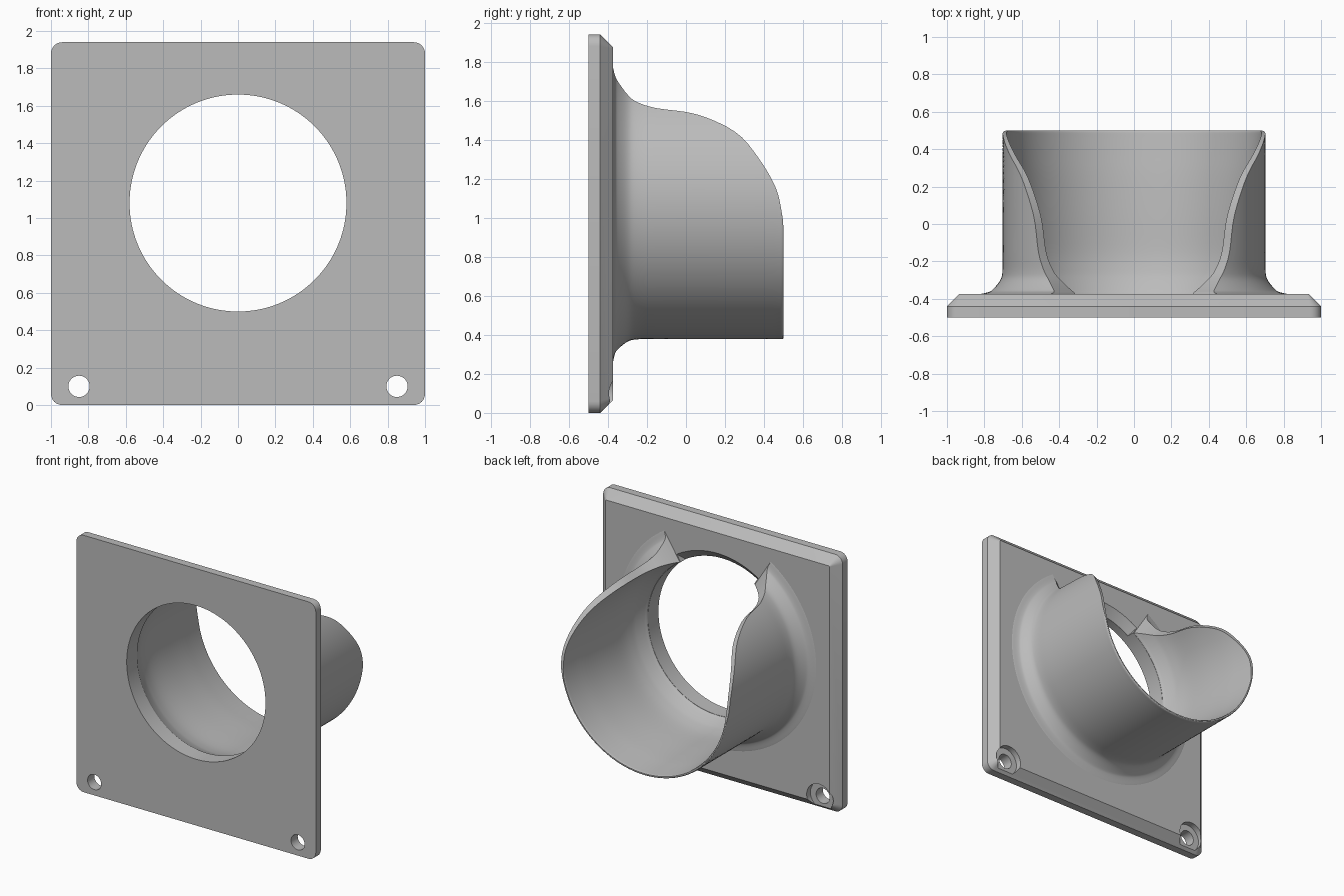
import bpy
import bmesh
from math import sin, cos, pi, radians
from mathutils import Vector

CENTRE_Z = 1.08
HOLE_R = 0.58
BACK_Y = -0.375   # rear face of the plate

if "Cube" in bpy.data.objects:
    bpy.data.objects.remove(bpy.data.objects["Cube"], do_unlink=True)

grey = bpy.data.materials.new("plain_grey")
grey.use_nodes = True
grey.diffuse_color = (0.5, 0.5, 0.5, 1)
grey.node_tree.nodes["Principled BSDF"].inputs["Base Color"].default_value = grey.diffuse_color


def finish(bm, name):
    bmesh.ops.recalc_face_normals(bm, faces=bm.faces)
    mesh = bpy.data.meshes.new(name)
    bm.to_mesh(mesh)
    bm.free()
    mesh.materials.append(grey)
    obj = bpy.data.objects.new(name, mesh)
    bpy.context.collection.objects.link(obj)
    return obj


def activate(obj):
    bpy.ops.object.select_all(action='DESELECT')
    obj.select_set(True)
    bpy.context.view_layer.objects.active = obj


def loft(name, loops, closed):
    """Skin a row of equal loops; cap the ends with a face each."""
    bm = bmesh.new()
    rings = [[bm.verts.new(p) for p in loop] for loop in loops]
    pairs = list(zip(rings, rings[1:])) + ([(rings[-1], rings[0])] if closed else [])
    n = len(rings[0])
    for a, b in pairs:
        for i in range(n):
            j = (i + 1) % n
            bm.faces.new((a[i], a[j], b[j], b[i]))
    if not closed:
        bm.faces.new(rings[0])
        bm.faces.new(rings[-1])
    return finish(bm, name)


def sector(name, rows, start, end, steps):
    """Sweep wall rows (y, inner, outer, opening) around the hole axis."""
    loops = []
    for s in range(steps + 1):
        t = s / steps
        inner, outer = [], []
        for y, r0, r1, opening in rows:
            a = radians(start(opening) * (1 - t) + end(opening) * t)
            inner.append((r0 * sin(a), y, CENTRE_Z + r0 * cos(a)))
            outer.append((r1 * sin(a), y, CENTRE_Z + r1 * cos(a)))
        loops.append(inner + outer[::-1])
    # end caps as quad strips so the twisted cut edge stays clean
    obj = loft(name, loops, False)
    bm = bmesh.new()
    bm.from_mesh(obj.data)
    bmesh.ops.delete(bm, geom=[f for f in bm.faces if len(f.verts) > 4], context='FACES_ONLY')
    bm.verts.ensure_lookup_table()
    n = 2 * len(rows)
    for base in (0, steps * n):
        for i in range(len(rows) - 1):
            ids = (i, i + 1, n - 2 - i, n - 1 - i)
            face = [bm.verts[base + k] for k in ids]
            if bm.faces.get(face) is None:
                bm.faces.new(face)
    bmesh.ops.recalc_face_normals(bm, faces=bm.faces)
    bm.to_mesh(obj.data)
    bm.free()
    return obj


def smooth_rows(rows, cuts=4):
    """Catmull-Rom refinement of the wall rows."""
    pts = [Vector(r) for r in rows]
    out = []
    for i in range(len(pts) - 1):
        p0, p1, p2 = pts[max(i - 1, 0)], pts[i], pts[i + 1]
        p3 = pts[min(i + 2, len(pts) - 1)]
        for k in range(cuts):
            t = k / cuts
            out.append(0.5 * (2 * p1 + (p2 - p0) * t + (2 * p0 - 5 * p1 + 4 * p2 - p3) * t ** 2
                              + (3 * p1 - p0 - 3 * p2 + p3) * t ** 3))
    return out + [pts[-1]]


def rounded_rect(y, inset, r):
    pts = []
    hx, hz = 1 - inset - r, 0.97 - inset - r
    for q, (sx, sz) in enumerate(((1, 1), (-1, 1), (-1, -1), (1, -1))):
        for k in range(7):
            a = (q + k / 6) * pi / 2
            pts.append((sx * hx + r * cos(a), y, 0.97 + sz * hz + r * sin(a)))
    return pts


def cylinder(name, x, z, r, y0, y1, n):
    ring = [(x + r * cos(2 * pi * i / n), z + r * sin(2 * pi * i / n)) for i in range(n)]
    return loft(name, [[(u, y, v) for u, v in ring] for y in (y0, y1)], False)


def cut(obj, cutter):
    activate(obj)
    cutter.hide_render = True
    mod = obj.modifiers.new("cut", 'BOOLEAN')
    mod.operation, mod.solver, mod.object = 'DIFFERENCE', 'EXACT', cutter
    bpy.ops.object.modifier_apply(modifier=mod.name)
    bpy.data.objects.remove(cutter, do_unlink=True)


# Mounting plate with chamfered rear edge
plate = loft("mounting_plate", [rounded_rect(-0.5, 0, 0.06), rounded_rect(-0.44, 0, 0.06),
                                rounded_rect(BACK_Y, 0.065, 0.008)], False)
cut(plate, cylinder("hole_cutter", 0, CENTRE_Z, HOLE_R, -0.6, 0, 128))

# Rounded upper rear lip of the hole
lip = []
for k in range(7):
    a = k / 6 * pi / 2
    lip.append((BACK_Y - 0.06 * cos(a), 0.5, HOLE_R + 0.06 * (1 - sin(a + pi / 2)) + 0.001, 32))
lip.append((BACK_Y + 0.05, 0.5, lip[-1][2], 32))
cut(plate, sector("lip_cutter", lip, lambda o: -o, lambda o: o, 24))

# Screw holes with rear counterbores
for x in (-0.85, 0.85):
    cut(plate, cylinder("screw_cutter", x, 0.1, 0.057, -0.6, 0, 32))
    cut(plate, cylinder("counterbore_cutter", x, 0.1, 0.105, -0.42, 0, 32))

# Open-topped spout: y, inner radius, outer radius, half opening angle
wall = [
    (-0.38, 0.582, 0.835, 32.5), (BACK_Y, 0.582, 0.825, 32.6), (-0.365, 0.586, 0.781, 33.2),
    (-0.35, 0.594, 0.755, 34.8), (-0.3, 0.615, 0.715, 39.5), (-0.25, 0.63, 0.703, 43.2),
    (-0.15, 0.645, 0.702, 46.7), (0.05, 0.652, 0.702, 50), (0.25, 0.662, 0.702, 59),
    (0.37, 0.672, 0.702, 71), (0.46, 0.68, 0.702, 84), (0.492, 0.683, 0.702, 95),
    (0.5, 0.687, 0.696, 102),
]
spout = sector("spout", smooth_rows(wall), lambda o: o, lambda o: 360 - o, 96)

for obj in (plate, spout):
    activate(obj)
    bpy.ops.object.shade_smooth_by_angle(angle=radians(32))
